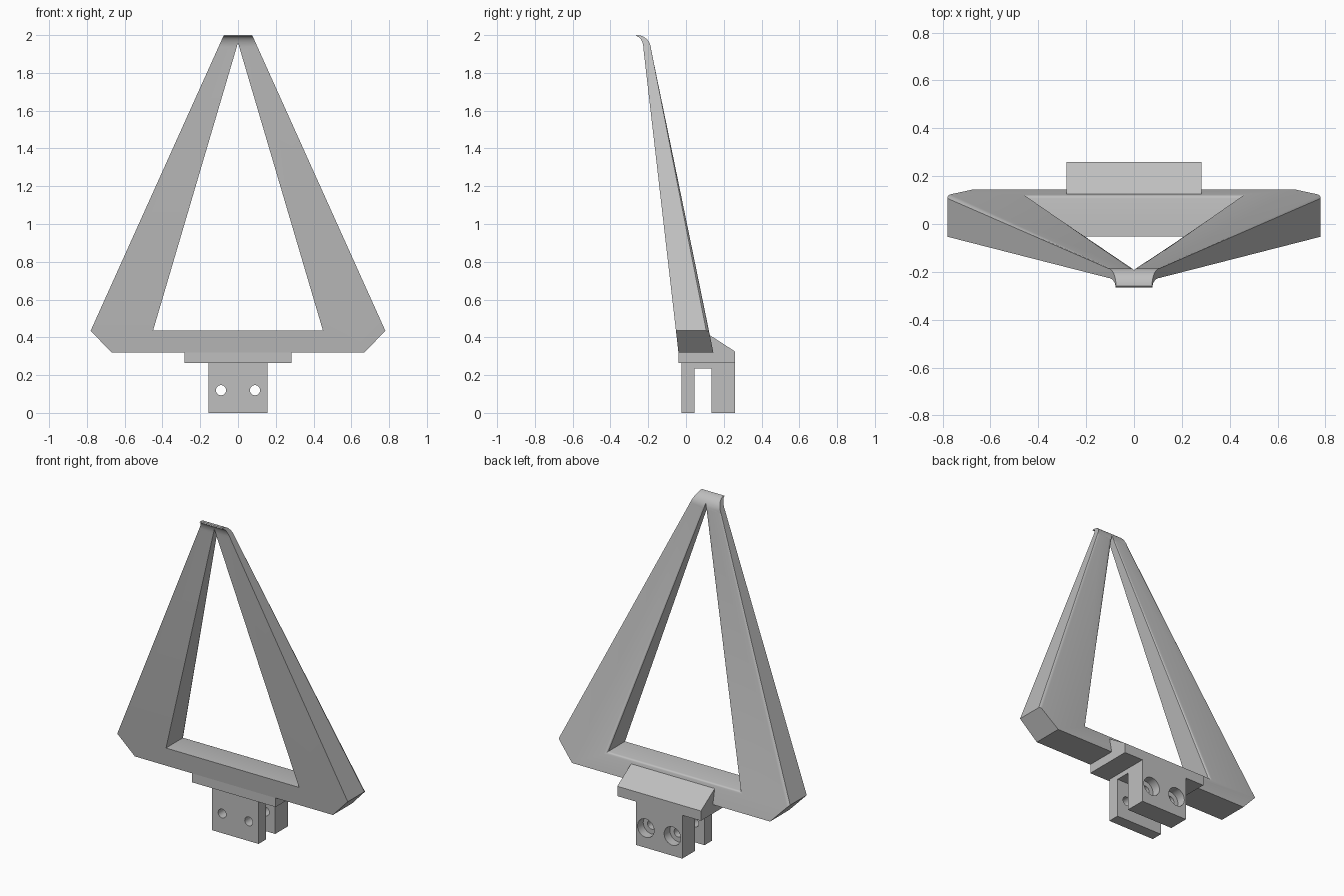
import bpy, bmesh, math
from mathutils import Vector

if "Cube" in bpy.data.objects:
    bpy.data.objects.remove(bpy.data.objects["Cube"])

grey = bpy.data.materials.new("light grey")
grey.diffuse_color = (0.52, 0.52, 0.52, 1)
grey.use_nodes = True
grey.node_tree.nodes["Principled BSDF"].inputs["Base Color"].default_value = grey.diffuse_color


def link(name, bm):
    bmesh.ops.recalc_face_normals(bm, faces=bm.faces[:])
    me = bpy.data.meshes.new(name)
    bm.to_mesh(me)
    bm.free()
    ob = bpy.data.objects.new(name, me)
    me.materials.append(grey)
    bpy.context.collection.objects.link(ob)
    return ob


def prism(points, half, axis):
    """Extrude a (y,z) profile along x, or an (x,z) profile along y."""
    bm = bmesh.new()
    place = (lambda p: (-half, p[0], p[1])) if axis == 'x' else (lambda p: (p[0], -half, p[1]))
    face = bm.faces.new([bm.verts.new(place(p)) for p in points])
    new = bmesh.ops.extrude_face_region(bm, geom=[face])["geom"]
    shift = Vector((2 * half, 0, 0)) if axis == 'x' else Vector((0, 2 * half, 0))
    bmesh.ops.translate(bm, verts=[g for g in new if isinstance(g, bmesh.types.BMVert)], vec=shift)
    return bm


def cylinder_cutter(x, z, radius, y0, y1):
    bpy.ops.mesh.primitive_cylinder_add(vertices=32, radius=radius, depth=y1 - y0,
                                        location=(x, (y0 + y1) / 2, z),
                                        rotation=(math.pi / 2, 0, 0))
    return bpy.context.object


def cut(ob, cutter):
    mod = ob.modifiers.new("cut", 'BOOLEAN')
    mod.operation, mod.solver, mod.object = 'DIFFERENCE', 'EXACT', cutter
    bpy.context.view_layer.objects.active = ob
    bpy.ops.object.modifier_apply(modifier=mod.name)
    bpy.data.objects.remove(cutter)


def smooth(ob):
    bpy.ops.object.select_all(action='DESELECT')
    ob.select_set(True)
    bpy.context.view_layer.objects.active = ob
    bpy.ops.object.shade_smooth_by_angle(angle=math.radians(30))


# Triangular frame: leaning, tapering side profile with a forward-curled tip
steps = [math.pi / 2 * i / 8 for i in range(9)]
front = [(-0.265 + 0.04 * math.cos(t), 1.925 + 0.07 * math.sin(t)) for t in steps]
back = [(-0.26 + 0.075 * math.cos(t), 1.925 + 0.075 * math.sin(t)) for t in steps]
bm = prism([(-0.04, 0.32)] + front + back[::-1] + [(0.145, 0.32)], 1.0, 'x')
for s in (-1, 1):
    for co, no in (((0.78, 0, 0.435), (1.565, 0, 0.705)), ((0.78, 0, 0.435), (0.115, 0, -0.11))):
        res = bmesh.ops.bisect_plane(bm, geom=bm.verts[:] + bm.edges[:] + bm.faces[:],
                                     plane_co=(s * co[0], 0, co[2]),
                                     plane_no=Vector((s * no[0], 0, no[2])).normalized(),
                                     clear_outer=True)
        rim = [g for g in res["geom_cut"] if isinstance(g, bmesh.types.BMEdge)]
        bmesh.ops.holes_fill(bm, edges=rim, sides=0)
frame = link("frame", bm)
cut(frame, link("opening_cutter", prism([(-0.45, 0.435), (0.45, 0.435), (0, 1.96)], 0.8, 'y')))

# Soft rounding along the rear edges of the bars
bm = bmesh.new()
bm.from_mesh(frame.data)
bm.normal_update()
rear = []
for e in bm.edges:
    if len(e.link_faces) == 2 and max(v.co.z for v in e.verts) < 1.93:
        a, b = sorted((f.normal for f in e.link_faces), key=lambda n: n.y)
        if b.y > 0.9 and abs(a.y) < 0.1 and a.z > -0.6:
            rear.append(e)
bmesh.ops.bevel(bm, geom=rear, offset=0.014, offset_type='OFFSET', segments=3,
                profile=0.5, affect='EDGES', clamp_overlap=False)
bm.to_mesh(frame.data)
bm.free()
smooth(frame)

# Shoulder block with sloped rear top
link("shoulder_block", prism([(-0.04, 0.265), (0.26, 0.265), (0.26, 0.325), (0.125, 0.412),
                              (-0.03, 0.412), (-0.04, 0.325)], 0.283, 'x'))

# Slotted clamp with two counterbored bolt holes
clamp = link("clamp", prism([(-0.025, 0), (0.045, 0), (0.045, 0.235), (0.135, 0.235), (0.135, 0),
                             (0.26, 0), (0.26, 0.265), (-0.025, 0.265)], 0.157, 'x'))
for x in (-0.09, 0.09):
    cut(clamp, cylinder_cutter(x, 0.12, 0.027, -0.2, 0.4))
    cut(clamp, cylinder_cutter(x, 0.12, 0.056, 0.205, 0.4))
smooth(clamp)
